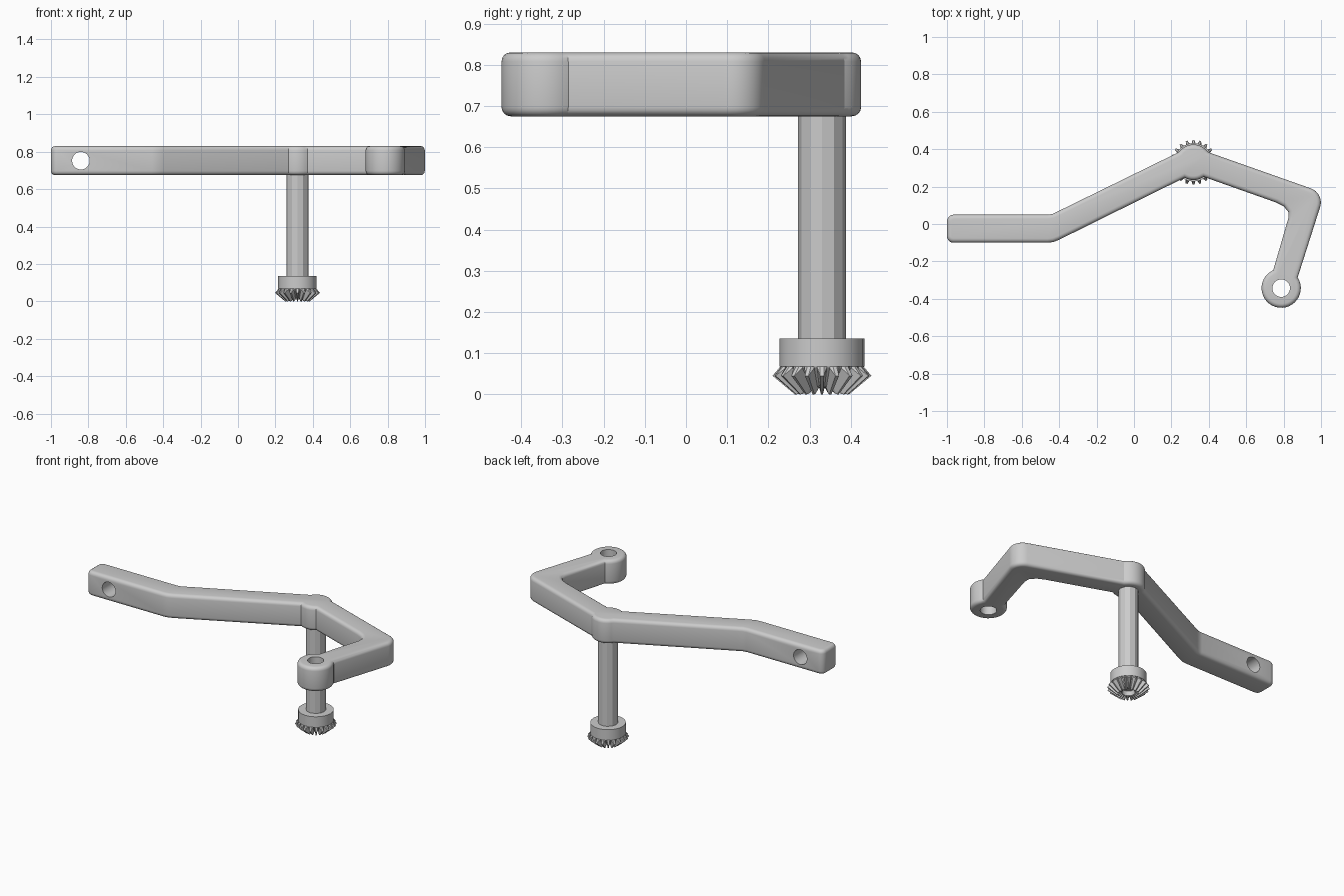
import bpy, bmesh
from math import cos, sin, pi, radians

if "Cube" in bpy.data.objects:
    bpy.data.objects.remove(bpy.data.objects["Cube"])

AX, AY = 0.318, 0.33      # shaft axis
Z0, Z1 = 0.675, 0.83      # arm bottom and top


def arc(cx, cy, r, a0, a1, n):
    angles = [radians(a0 + (a1 - a0) * i / n) for i in range(n + 1)]
    return [(cx + r * cos(a), cy + r * sin(a)) for a in angles]


def finish(bm, name):
    bmesh.ops.recalc_face_normals(bm, faces=bm.faces)
    me = bpy.data.meshes.new(name)
    bm.to_mesh(me)
    bm.free()
    ob = bpy.data.objects.new(name, me)
    bpy.context.collection.objects.link(ob)
    return ob


def select(ob):
    bpy.ops.object.select_all(action='DESELECT')
    ob.select_set(True)
    bpy.context.view_layer.objects.active = ob


def cylinder(name, loc, r, depth, sides, rot=(0, 0, 0)):
    bpy.ops.mesh.primitive_cylinder_add(vertices=sides, radius=r, depth=depth,
                                        location=loc, rotation=rot)
    ob = bpy.context.object
    ob.name = name
    return ob


def cut(ob, cutter):
    cutter.hide_render = True
    mod = ob.modifiers.new("hole", 'BOOLEAN')
    mod.operation, mod.solver, mod.object = 'DIFFERENCE', 'EXACT', cutter
    select(ob)
    bpy.ops.object.modifier_apply(modifier=mod.name)
    bpy.data.objects.remove(cutter)


# Cranked arm: one outline with hub and end boss, extruded and rounded
outline = (arc(-0.965, -0.065, 0.035, 180, 270, 5)
           + [(-0.46, -0.10), (-0.43, -0.096), (-0.40, -0.084)]
           + arc(AX, AY, 0.095, 240, 305, 6)
           + [(0.76, 0.115), (0.80, 0.095), (0.825, 0.065), (0.825, 0.03)]
           + arc(0.787, -0.343, 0.105, 114, 393, 28)
           + arc(0.919, 0.115, 0.08, -17, 71, 8)
           + arc(AX, AY, 0.095, 35, 145, 12)
           + [(-0.41, 0.066), (-0.435, 0.054), (-0.46, 0.05)]
           + arc(-0.965, 0.015, 0.035, 90, 180, 5))
bm = bmesh.new()
base = bm.faces.new([bm.verts.new((x, y, Z0)) for x, y in outline])
ext = bmesh.ops.extrude_face_region(bm, geom=[base])
bmesh.ops.translate(bm, vec=(0, 0, Z1 - Z0),
                    verts=[v for v in ext['geom'] if isinstance(v, bmesh.types.BMVert)])
if not base.is_valid or len(bm.faces) < len(outline) + 2:
    bm.faces.new([v for v in bm.verts if abs(v.co.z - Z0) < 1e-5])
rims = [e for e in bm.edges if abs(e.verts[0].co.z - e.verts[1].co.z) < 1e-5]
bmesh.ops.bevel(bm, geom=rims, offset=0.022, segments=4, profile=0.5, affect='EDGES')
arm = finish(bm, "cranked_arm")

# Cross hole in the handle end, vertical hole in the boss
cut(arm, cylinder("cross_hole", (-0.84, -0.025, 0.752), 0.047, 0.5, 32, (pi / 2, 0, 0)))
cut(arm, cylinder("boss_hole", (0.787, -0.343, 0.752), 0.047, 0.5, 32))
select(arm)
bpy.ops.object.shade_smooth_by_angle(angle=radians(30))

# Shaft and collar
cylinder("shaft", (AX, AY, 0.395), 0.058, 0.59, 12)
collar = cylinder("collar", (AX, AY, 0.1015), 0.103, 0.067, 24)
select(collar)
bpy.ops.object.shade_smooth_by_angle(angle=radians(30))

# Bevel gear: rings of (tip r, z, gap r, z, tip half width), lofted downwards
TEETH = 20
rings = [(0.100, 0.075, 0.100, 0.075, 0.15),
         (0.100, 0.069, 0.100, 0.069, 0.15),
         (0.120, 0.045, 0.097, 0.064, 0.12),
         (0.066, 0.000, 0.056, 0.018, 0.12),
         (0.056, 0.002, 0.050, 0.018, 0.12),
         (0.037, 0.016, 0.037, 0.016, 0.15),
         (0.035, 0.045, 0.035, 0.045, 0.15)]
bm = bmesh.new()
loops = []
for tr, tz, gr, gz, w in rings:
    loop = []
    for t in range(TEETH):
        for r, z, off in ((tr, tz, -w), (tr, tz, w), (gr, gz, 0.38), (gr, gz, 0.62)):
            a = 2 * pi * (t + off) / TEETH
            loop.append(bm.verts.new((AX + r * cos(a), AY + r * sin(a), z)))
    loops.append(loop)
n = TEETH * 4
for a, b in zip(loops, loops[1:]):
    for i in range(n):
        j = (i + 1) % n
        bm.faces.new((a[i], a[j], b[j], b[i]))
bm.faces.new(loops[0])
bm.faces.new(loops[-1])
finish(bm, "bevel_gear")
